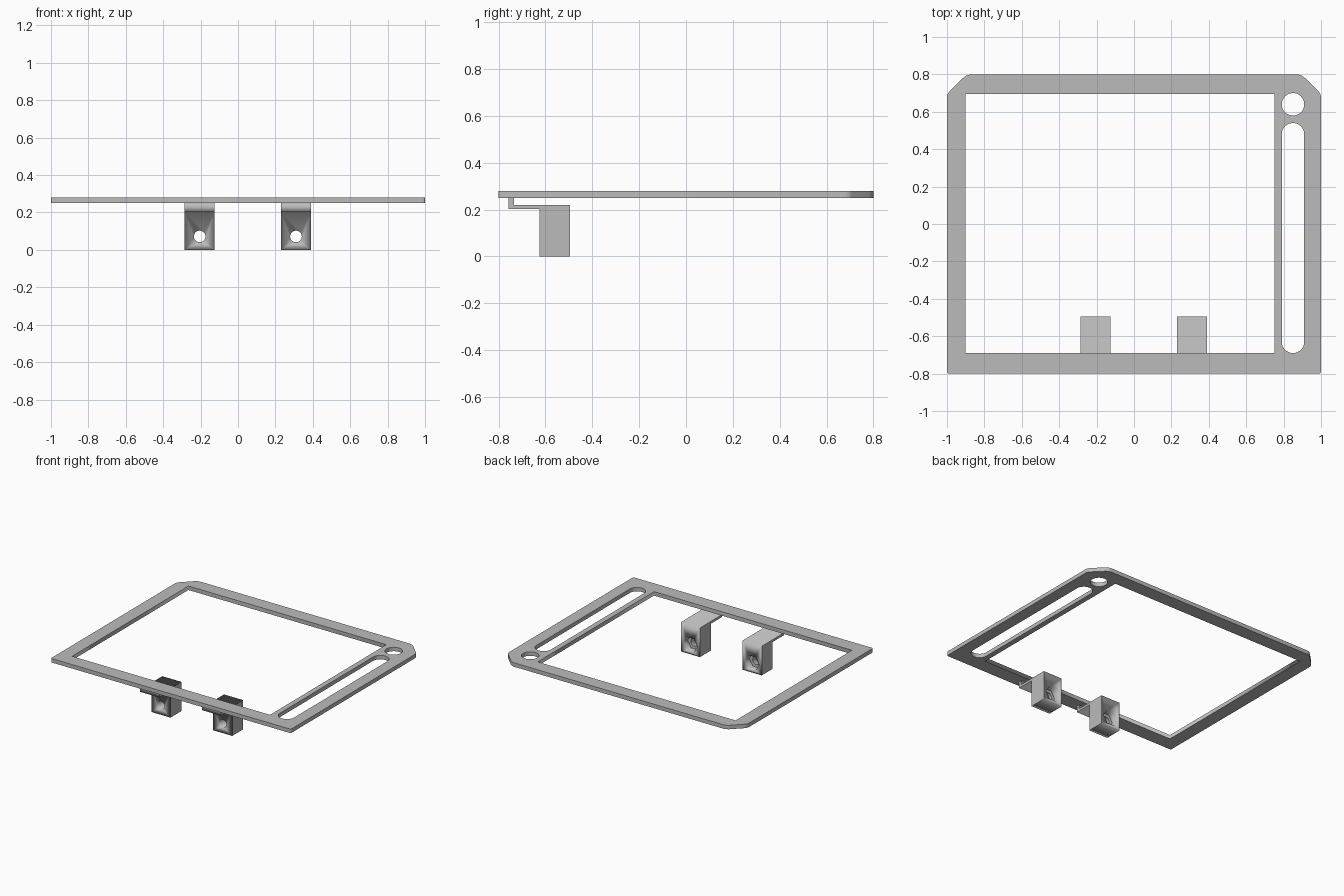
import bpy
from math import cos, sin, pi
from mathutils import Vector, Matrix

cube = bpy.data.objects.get("Cube")
if cube:
    bpy.data.objects.remove(cube, do_unlink=True)

grey = bpy.data.materials.new("plain grey")
grey.use_nodes = True
grey.diffuse_color = (0.5, 0.5, 0.5, 1)
grey.node_tree.nodes["Principled BSDF"].inputs["Base Color"].default_value = grey.diffuse_color

# Axes that turn a flat profile: (u, v, extrusion) -> world
FLAT = Matrix.Identity(4)
SIDE = Matrix(((0, 0, 1, 0), (1, 0, 0, 0), (0, 1, 0, 0), (0, 0, 0, 1)))
FACING = Matrix(((1, 0, 0, 0), (0, 0, -1, 0), (0, 1, 0, 0), (0, 0, 0, 1)))


def ring(u, v, r, n=40):
    return [(u + r * cos(2 * pi * i / n), v + r * sin(2 * pi * i / n)) for i in range(n)]


def slot(u, v0, v1, r, n=20):
    top = [(u + r * cos(pi * i / n), v1 + r * sin(pi * i / n)) for i in range(n + 1)]
    return top + [(2 * u - a, v0 + v1 - b) for a, b in top]


def rounded(corners, steps=6):
    """Round each (u, v, setback) corner with a short curve."""
    out = []
    for i, (u, v, d) in enumerate(corners):
        p = Vector((u, v))
        prev = Vector(corners[i - 1][:2])
        nxt = Vector(corners[(i + 1) % len(corners)][:2])
        a = p + (prev - p).normalized() * d
        b = p + (nxt - p).normalized() * d
        for k in range(steps + 1):
            t = k / steps
            out.append(tuple(a * (1 - t) ** 2 + p * 2 * t * (1 - t) + b * t * t))
    return out


def prism(name, loops, axes, start, end):
    """Extrude a profile with holes between two positions along its axis."""
    curve = bpy.data.curves.new(name, 'CURVE')
    curve.dimensions = '2D'
    curve.fill_mode = 'BOTH'
    curve.extrude = (end - start) / 2
    for loop in loops:
        line = curve.splines.new('POLY')
        line.points.add(len(loop) - 1)
        for pt, (u, v) in zip(line.points, loop):
            pt.co = (u, v, 0, 1)
        line.use_cyclic_u = True
    temp = bpy.data.objects.new(name, curve)
    bpy.context.collection.objects.link(temp)
    bpy.context.view_layer.update()
    mesh = bpy.data.meshes.new_from_object(temp.evaluated_get(bpy.context.evaluated_depsgraph_get()))
    bpy.data.objects.remove(temp, do_unlink=True)
    mesh.transform(axes @ Matrix.Translation((0, 0, (start + end) / 2)))
    mesh.materials.clear()
    mesh.materials.append(grey)
    obj = bpy.data.objects.new(name, mesh)
    bpy.context.collection.objects.link(obj)
    # Join the caps to the walls
    weld = obj.modifiers.new("weld", 'WELD')
    weld.merge_threshold = 0.0001
    return obj


def cut(target, cutter):
    cutter.hide_render = True
    cutter.hide_viewport = True
    mod = target.modifiers.new("cut", 'BOOLEAN')
    mod.operation = 'DIFFERENCE'
    mod.solver = 'EXACT'
    mod.object = cutter


# Flat frame with window, round hole and long slot
outline = rounded([(-1, -0.8, 0.012), (1, -0.8, 0.012), (1, 0.695, 0.02),
                   (0.895, 0.8, 0.03), (-0.895, 0.8, 0.03), (-1, 0.695, 0.02)])
window = [(-0.9, -0.69), (0.75, -0.69), (0.75, 0.695), (-0.9, 0.695)]
prism("frame_plate", [outline, window, ring(0.85, 0.64, 0.06), slot(0.85, -0.63, 0.48, 0.06)],
      FLAT, 0.25, 0.28)

# Two hanging brackets: tab, shelf and block in one profile
profile = [(-0.757, 0.252), (-0.757, 0.202), (-0.625, 0.202), (-0.625, 0), (-0.495, 0),
           (-0.495, 0.22), (-0.735, 0.22), (-0.735, 0.252)]
for side, x in (("right", -0.205), ("left", 0.31)):
    bracket = prism(side + "_bracket", [profile], SIDE, x - 0.08, x + 0.08)
    # Bolt hole through the block, nut pocket in its back
    cut(bracket, prism(side + "_bolt_cutter", [ring(x, 0.072, 0.031)], FACING, 0.4, 0.7))
    cut(bracket, prism(side + "_nut_cutter", [ring(x, 0.072, 0.058, 6)], FACING, 0.4, 0.545))
